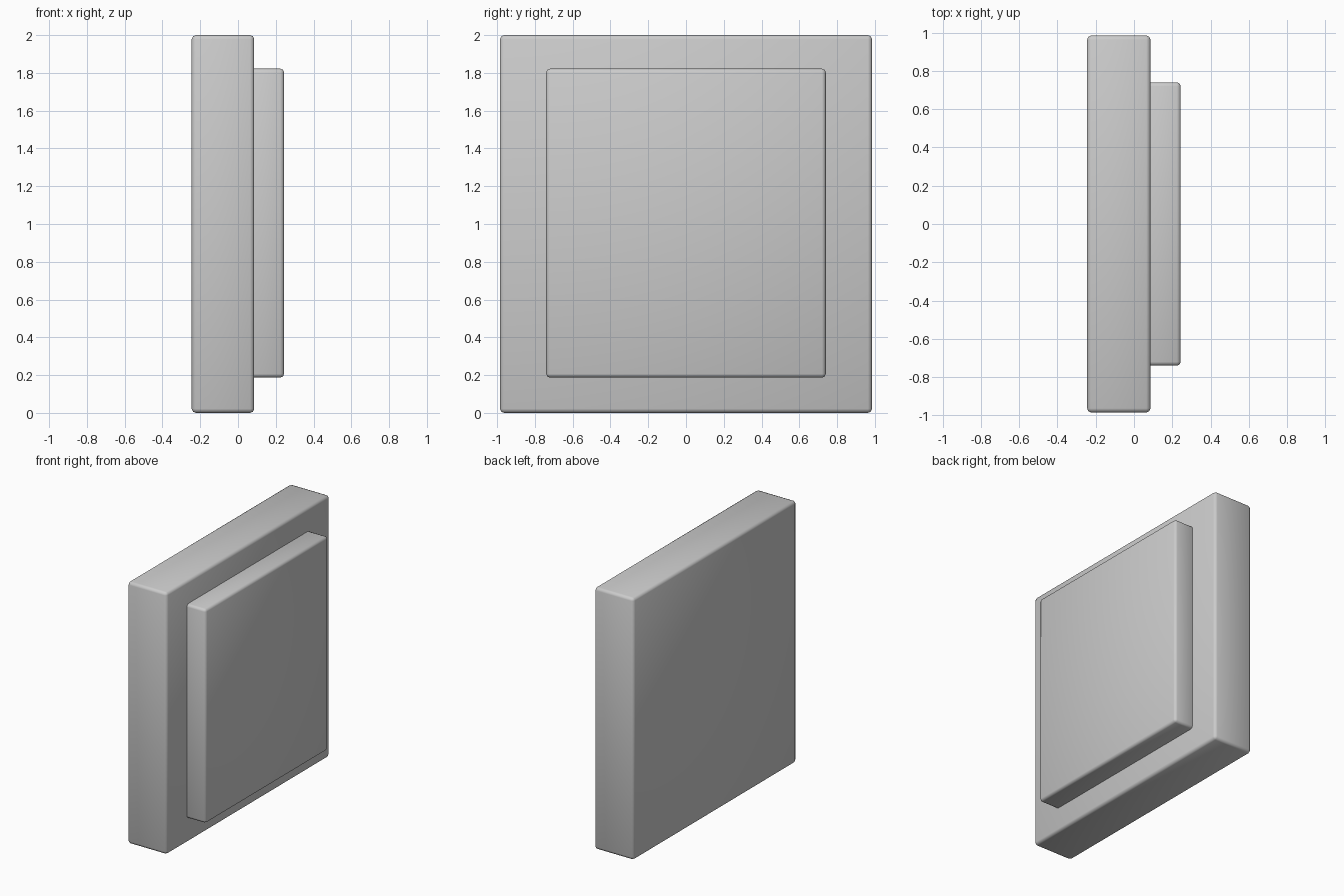
import bpy

if "Cube" in bpy.data.objects:
    bpy.data.objects.remove(bpy.data.objects["Cube"])


def soft_box(name, lo, hi, bevel):
    """Box between two corners with small chamfers and smooth shading."""
    centre = [(a + b) / 2 for a, b in zip(lo, hi)]
    size = [b - a for a, b in zip(lo, hi)]
    bpy.ops.mesh.primitive_cube_add(size=1, location=centre)
    obj = bpy.context.object
    obj.name = name
    obj.scale = size
    bpy.ops.object.transform_apply(location=False, rotation=False, scale=True)
    mod = obj.modifiers.new("edge_bevel", 'BEVEL')
    mod.width = bevel
    mod.segments = 2
    mod.limit_method = 'NONE'
    bpy.ops.object.shade_smooth()
    return obj


# Thick square backing slab
soft_box("wall_plate", (-0.245, -0.985, 0.0), (0.086, 0.985, 2.0), 0.022)

# Raised panel on the +x face, its back sunk into the slab
soft_box("raised_panel", (0.05, -0.74, 0.187), (0.244, 0.74, 1.822), 0.02)
